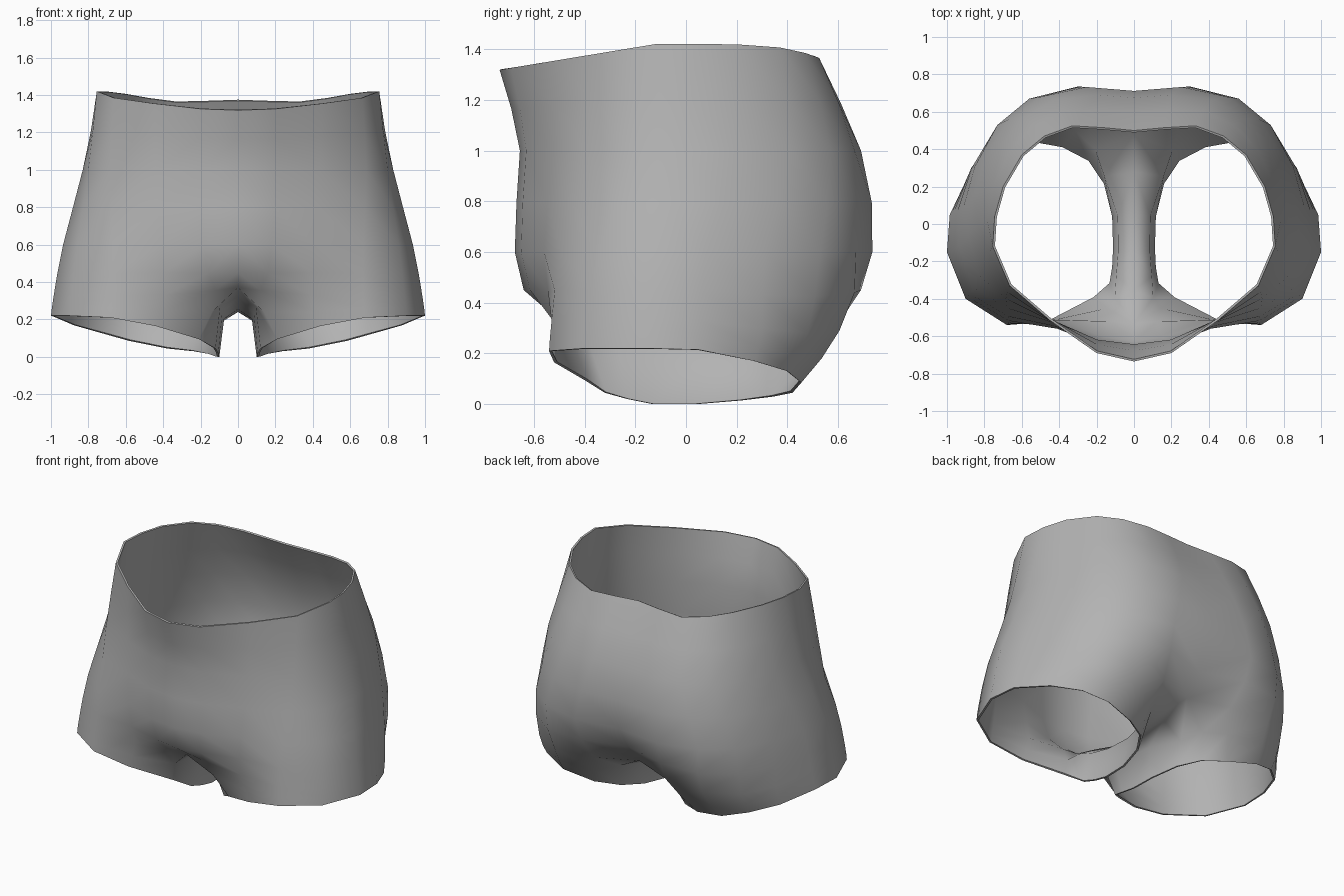
import bpy, bmesh, math
from mathutils import Vector

if "Cube" in bpy.data.objects:
    bpy.data.objects.remove(bpy.data.objects["Cube"])

# Half rings (x > 0), running from centre front round the hip to centre back
waist_xy = [(0, -.735), (.2, -.69), (.45, -.515), (.665, -.33), (.755, -.12), (.745, .04),
            (.70, .2), (.6, .37), (.48, .47), (.33, .525), (.16, .515), (0, .50)]
belly_xy = [(0, -.655), (.2, -.63), (.44, -.525), (.685, -.4), (.80, -.2), (.83, 0),
            (.8, .2), (.72, .41), (.59, .57), (.42, .665), (.2, .69), (0, .675)]
hip_xy = [(0, -.675), (.18, -.65), (.41, -.56), (.67, -.495), (.86, -.34), (.935, -.12),
          (.915, .08), (.85, .31), (.73, .53), (.56, .67), (.3, .735), (0, .70)]
# Closed loops round one leg; the last four points run along the crotch seam
thigh = [(0, -.54, .37), (.12, -.53, .355), (.39, -.525, .33), (.67, -.53, .33),
         (.89, -.39, .33), (.985, -.14, .33), (.965, .06, .33), (.87, .3, .3),
         (.74, .48, .28), (.54, .605, .29), (.26, .59, .3), (0, .49, .31),
         (0, .28, .25), (0, .05, .24), (0, -.15, .255), (0, -.36, .32)]
hem = [(.12, -.32, .045), (.21, -.40, .095), (.44, -.52, .165), (.68, -.54, .21),
       (.9, -.4, .22), (1, -.15, .22), (.985, .05, .215), (.88, .27, .17),
       (.74, .4, .13), (.58, .455, .085), (.38, .42, .045), (.235, .345, .03),
       (.15, .22, .015), (.105, .04, 0), (.1, -.13, 0), (.105, -.23, .02)]
# Fuller front panel and seat, steeper inner legs: (column, row) -> point
shaped = {(0, 5): (0, -.64, .45), (1, 5): (.16, -.615, .45),
          (0, 7): (.095, -.4, .27), (1, 7): (.14, -.46, .24),
          (9, 5): (.55, .665, .44), (10, 5): (.29, .69, .45),
          (11, 7): (.2, .4, .19), (12, 1): (.15, .26, .17), (15, 1): (.085, -.28, .23)}


def waist_height(y):
    """Waistline slopes down to the front and dips slightly at the back."""
    return 1.42 - .165 * max(0, -.12 - y) - .045 * max(0, y / .5) ** 4


waist = [(x, y, waist_height(y)) for x, y in waist_xy]
belly = [(x, y, 1.0) for x, y in belly_xy]
hip = [(x, y, .6) for x, y in hip_xy]


def midpoint(a, b, c, d):
    """Smooth midpoint between b and c; a and d are the outer neighbours."""
    return (b + c) / 2 + ((c - a) - (d - b)) / 16


# Columns of points from the waist down to the hem
columns = []
for j in range(16):
    keys = [Vector(r[j]) for r in (waist, belly, hip, thigh, hem) if j < len(r)]
    if j >= 12:                           # inner leg, arched up to the seam
        top, low = keys
        mid = Vector((low.x * .74, (top.y + low.y) / 2, top.z * .8 + low.z * .2))
        col = [top, mid, low]
    else:
        ext = [2 * keys[0] - keys[1]] + keys + [2 * keys[-1] - keys[-2]]
        col = []
        for i in range(1, len(keys)):
            col += [ext[i], midpoint(*ext[i - 1:i + 3])]
        col.append(keys[-1])
        if j in (0, 11):                  # stay on the centre line above the crotch
            for p in col[:7]:
                p.x = 0
    columns.append([Vector(shaped.get((j, i), p)) for i, p in enumerate(col)])

# Skin the half garment: body panels, then the leg tube
bm = bmesh.new()
verts = [[bm.verts.new(p) for p in col] for col in columns]


def skin(a, b):
    for i in range(len(a) - 1):
        bm.faces.new((a[i], a[i + 1], b[i + 1], b[i]))


for j in range(11):
    skin(verts[j][:7], verts[j + 1][:7])
for j in range(16):
    skin(verts[j][-3:], verts[(j + 1) % 16][-3:])
mesh = bpy.data.meshes.new("shorts")
bm.to_mesh(mesh)
bm.free()
shorts = bpy.data.objects.new("shorts", mesh)
bpy.context.collection.objects.link(shorts)

fabric = bpy.data.materials.new("grey fabric")
fabric.diffuse_color = (.45, .45, .45, 1)
fabric.use_nodes = True
fabric.node_tree.nodes["Principled BSDF"].inputs["Base Color"].default_value = fabric.diffuse_color
mesh.materials.append(fabric)

# Mirror to the other leg and give the cloth a thin wall
mirror = shorts.modifiers.new("mirror", 'MIRROR')
mirror.merge_threshold = .002
wall = shorts.modifiers.new("cloth_thickness", 'SOLIDIFY')
wall.thickness = .012
wall.offset = -1

bpy.context.view_layer.objects.active = shorts
shorts.select_set(True)
bpy.ops.object.convert(target='MESH')
bpy.ops.object.shade_smooth_by_angle(angle=math.radians(75))
